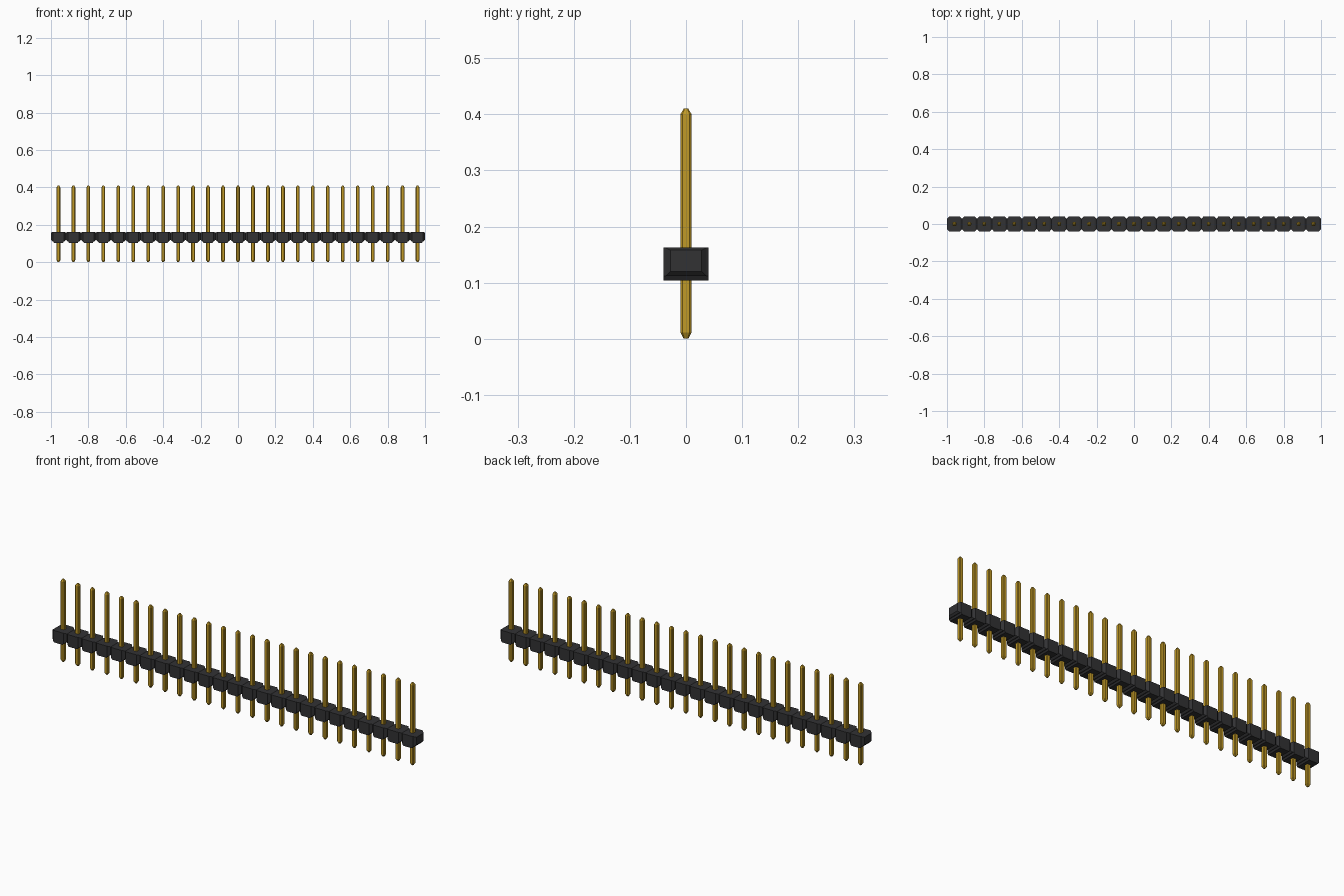
import bpy
import bmesh

default = bpy.data.objects.get("Cube")
if default:
    bpy.data.objects.remove(default, do_unlink=True)

COUNT = 25
PITCH = 2.0 / COUNT


def make_material(name, rgb, roughness):
    mat = bpy.data.materials.new(name)
    mat.use_nodes = True
    mat.diffuse_color = (*rgb, 1)
    shader = mat.node_tree.nodes["Principled BSDF"]
    shader.inputs["Base Color"].default_value = (*rgb, 1)
    shader.inputs["Roughness"].default_value = roughness
    return mat


def loft(name, rings, mat):
    """Skin a closed solid through rings with equal point counts."""
    bm = bmesh.new()
    loops = [[bm.verts.new(p) for p in ring] for ring in rings]
    n = len(loops[0])
    for a, b in zip(loops, loops[1:]):
        for i in range(n):
            j = (i + 1) % n
            bm.faces.new((a[i], a[j], b[j], b[i]))
    bm.faces.new(loops[0])
    bm.faces.new(loops[-1])
    bmesh.ops.recalc_face_normals(bm, faces=bm.faces)
    mesh = bpy.data.meshes.new(name)
    bm.to_mesh(mesh)
    bm.free()
    mesh.materials.append(mat)
    obj = bpy.data.objects.new(name, mesh)
    bpy.context.collection.objects.link(obj)
    return obj


def block_ring(x, half_y, low, high):
    return [(x, -half_y, low), (x, half_y, low), (x, half_y, high), (x, -half_y, high)]


def pin_ring(z, half, cut):
    s = half - cut
    outline = [(half, -s), (half, s), (s, half), (-s, half),
               (-half, s), (-half, -s), (-s, -half), (s, -half)]
    return [(x, y, z) for x, y in outline]


black = make_material("black plastic", (0.032, 0.032, 0.034), 0.6)
gold = make_material("gold metal", (0.53, 0.32, 0.02), 0.4)

# Housing cell: bevelled toward both neighbours, with a stepped underside
half_profile = [(0.040, 0.028, 0.120, 0.158),
                (0.032, 0.036, 0.112, 0.162),
                (0.029, 0.040, 0.112, 0.163),
                (0.024, 0.040, 0.104, 0.163)]
sections = [(-x, y, a, b) for x, y, a, b in half_profile]
sections += half_profile[::-1]
housing = loft("housing_cell", [block_ring(*s) for s in sections], black)

# Pin: square bar with trimmed edges and tapered tips
levels = [(0.0, 0.004, 0.0015), (0.011, 0.010, 0.0035),
          (0.400, 0.010, 0.0035), (0.410, 0.004, 0.0015)]
pin = loft("pin", [pin_ring(*p) for p in levels], gold)

# Repeat both parts along the strip
for part in (housing, pin):
    part.location.x = -1 + PITCH / 2
    array = part.modifiers.new("row", 'ARRAY')
    array.count = COUNT
    array.use_relative_offset = False
    array.use_constant_offset = True
    array.constant_offset_displace = (PITCH, 0, 0)
